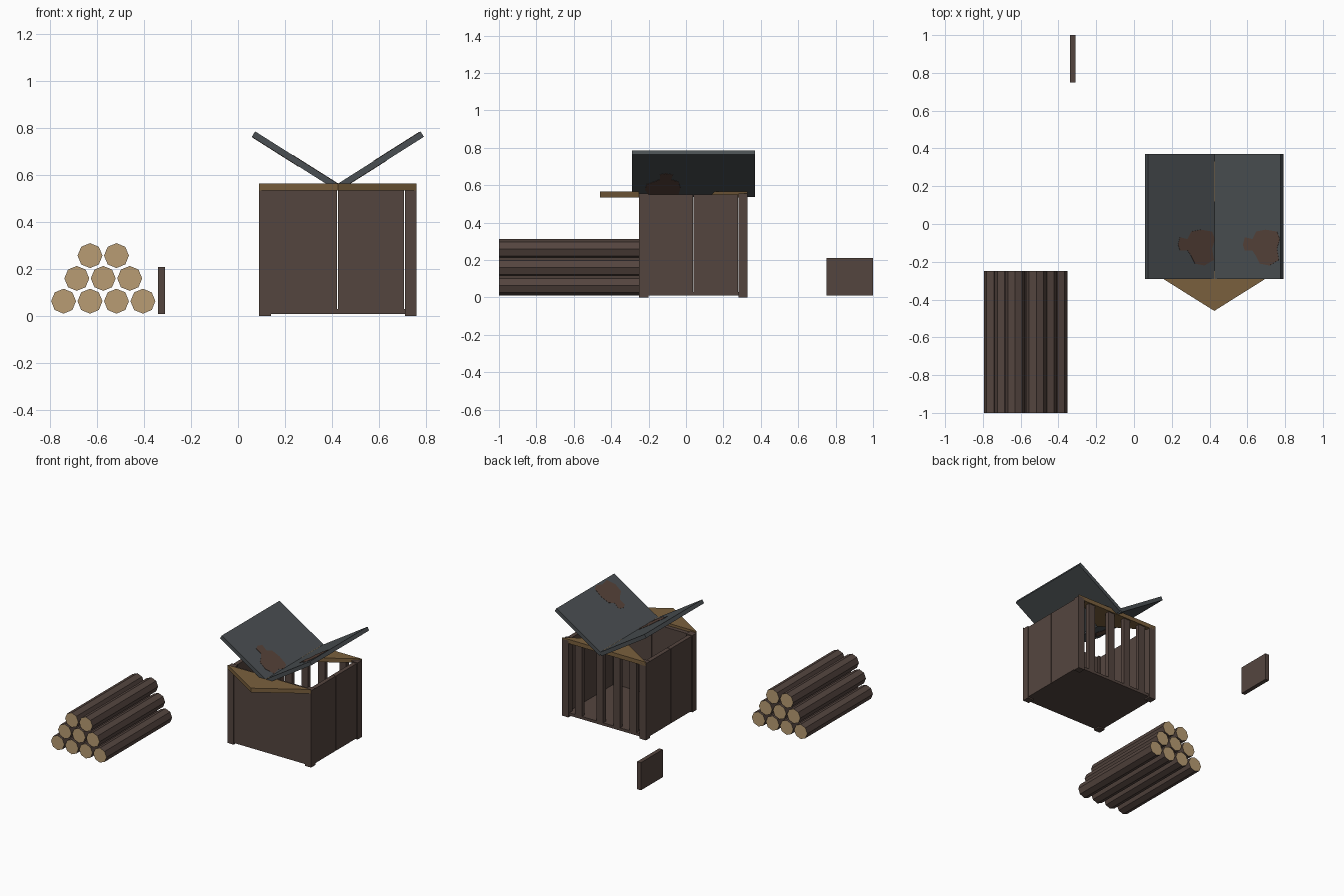
import bpy, bmesh, math
from mathutils import Matrix, Vector

cube = bpy.data.objects.get("Cube")
if cube:
    bpy.data.objects.remove(cube, do_unlink=True)


def material(name, rgb):
    lin = [((c / 255 + 0.055) / 1.055) ** 2.4 for c in rgb] + [1.0]
    m = bpy.data.materials.new(name)
    m.use_nodes = True
    m.diffuse_color = lin
    m.node_tree.nodes["Principled BSDF"].inputs["Base Color"].default_value = lin
    return m


DARK_WOOD = material("dark wood", (84, 69, 63))
CUT_WOOD = material("cut wood", (184, 156, 115))
TAN_WOOD = material("tan wood", (122, 96, 61))
SLATE = material("slate metal", (74, 79, 82))
RUST = material("rust", (86, 66, 57))


def finish(name, bm, mats, matrix=Matrix()):
    bmesh.ops.recalc_face_normals(bm, faces=bm.faces)
    mesh = bpy.data.meshes.new(name)
    bm.to_mesh(mesh)
    bm.free()
    for m in mats:
        mesh.materials.append(m)
    obj = bpy.data.objects.new(name, mesh)
    obj.matrix_world = matrix
    bpy.context.collection.objects.link(obj)
    return obj


def box(name, x, y, z, mat, matrix=Matrix()):
    """Box from (low, high) ranges."""
    bm = bmesh.new()
    bmesh.ops.create_cube(bm, size=1)
    for v in bm.verts:
        v.co = Vector([(lo + hi) / 2 + c * (hi - lo)
                       for c, (lo, hi) in zip(v.co, (x, y, z))])
    return finish(name, bm, [mat], matrix)


def plate(name, outline, z, mat, matrix=Matrix()):
    """Flat outline extruded between two heights."""
    bm = bmesh.new()
    face = bm.faces.new([bm.verts.new((px, py, z[0])) for px, py in outline])
    top = bmesh.ops.extrude_face_region(bm, geom=[face])["geom"]
    for v in top:
        if isinstance(v, bmesh.types.BMVert):
            v.co.z = z[1]
    return finish(name, bm, [mat], matrix)


# Hut limits
X0, X1, Y0, Y1 = 0.09, 0.76, -0.25, 0.33
MID = (X0 + X1) / 2
POST, WALL, TOP = 0.05, 0.03, 0.55
SEAM = 0.003

# Corner posts
for px, side in ((X0, "right"), (X1 - POST, "left")):
    for py, end in ((Y0, "front"), (Y1 - POST, "back")):
        box(f"{end}_{side}_post", (px, px + POST), (py, py + POST), (0, TOP + 0.005), DARK_WOOD)

# Floor
box("floor", (X0 + 0.01, X1 - 0.01), (Y0 + 0.01, Y1 - 0.01), (0.01, 0.03), DARK_WOOD)


def planks(name, lo, hi, count, make):
    step = (hi - lo) / count
    for i in range(count):
        make(f"{name}_{i + 1}", (lo + i * step, lo + (i + 1) * step - SEAM))


# Solid front and side walls
planks("front_plank", X0 + POST, X1 - POST, 2,
       lambda n, r: box(n, r, (Y0 + 0.005, Y0 + 0.005 + WALL), (0.01, TOP), DARK_WOOD))
for side, wx in (("right", X0 + 0.005), ("left", X1 - 0.005 - WALL)):
    planks(f"{side}_plank", Y0 + POST, Y1 - POST, 2,
           lambda n, r: box(n, (wx, wx + WALL), r, (0.01, TOP), DARK_WOOD))

# Open back wall of upright bars
for i, bx in enumerate((0.635, 0.465, 0.33, 0.2)):
    box(f"back_bar_{i + 1}", (bx - 0.027, bx + 0.027),
        (Y1 - 0.01 - WALL, Y1 - 0.01), (0.01, TOP), DARK_WOOD)

# Fallen gable boards lying flat on the wall tops
for name, base in (("front_gable", Y0), ("back_gable", Y1)):
    plate(name, [(X0, base), (MID, base - 0.21), (X1, base)], (0.535, 0.565), TAN_WOOD)

# Collapsed roof panels with rust patches
BLOB = [(-0.02, -0.15), (-0.01, -0.11), (0.03, -0.12), (0.05, -0.08), (0.1, -0.07),
        (0.16, -0.08), (0.175, -0.12), (0.16, -0.17), (0.17, -0.23), (0.12, -0.26),
        (0.07, -0.25), (0.05, -0.21), (0.03, -0.18), (-0.01, -0.18)]
RUN, RISE, THICK = 0.359, 0.227, 0.027
HALF = math.hypot(RUN, RISE) / 2
for side, s in (("right", -1), ("left", 1)):
    place = (Matrix.Translation((MID + s * RUN / 2, 0.04, 0.548 + RISE / 2))
             @ Matrix.Rotation(-s * math.atan2(RISE, RUN), 4, "Y"))
    box(f"{side}_roof_panel", (-HALF, HALF), (-0.33, 0.33), (-THICK / 2, THICK / 2), SLATE, place)
    for face, f in (("top", 1), ("under", -1)):
        outline = [(f * u * 2 * HALF / RUN, v) for u, v in BLOB]
        heights = sorted((f * (THICK / 2 - 0.001), f * (THICK / 2 + 0.0015)))
        plate(f"{side}_{face}_rust", outline, heights, RUST, place)

# Loose wall board
box("loose_board", (-0.34, -0.31), (0.75, 1.0), (0.01, 0.21), DARK_WOOD)

# Stacked eight-sided logs with pale cut ends
for row, count in enumerate((4, 3, 2)):
    first = -0.5735 - (count - 1) * 0.0563
    for i in range(count):
        bm = bmesh.new()
        bmesh.ops.create_cone(bm, cap_ends=True, segments=8, radius1=0.053,
                              radius2=0.053, depth=0.75)
        for f in bm.faces:
            f.material_index = 1 if abs(f.normal.z) > 0.9 else 0
        place = (Matrix.Translation((first + i * 0.1126, -0.625, 0.064 + row * 0.097))
                 @ Matrix.Rotation(math.pi / 2, 4, "X"))
        finish(f"log_{row + 1}_{i + 1}", bm, [DARK_WOOD, CUT_WOOD], place)
